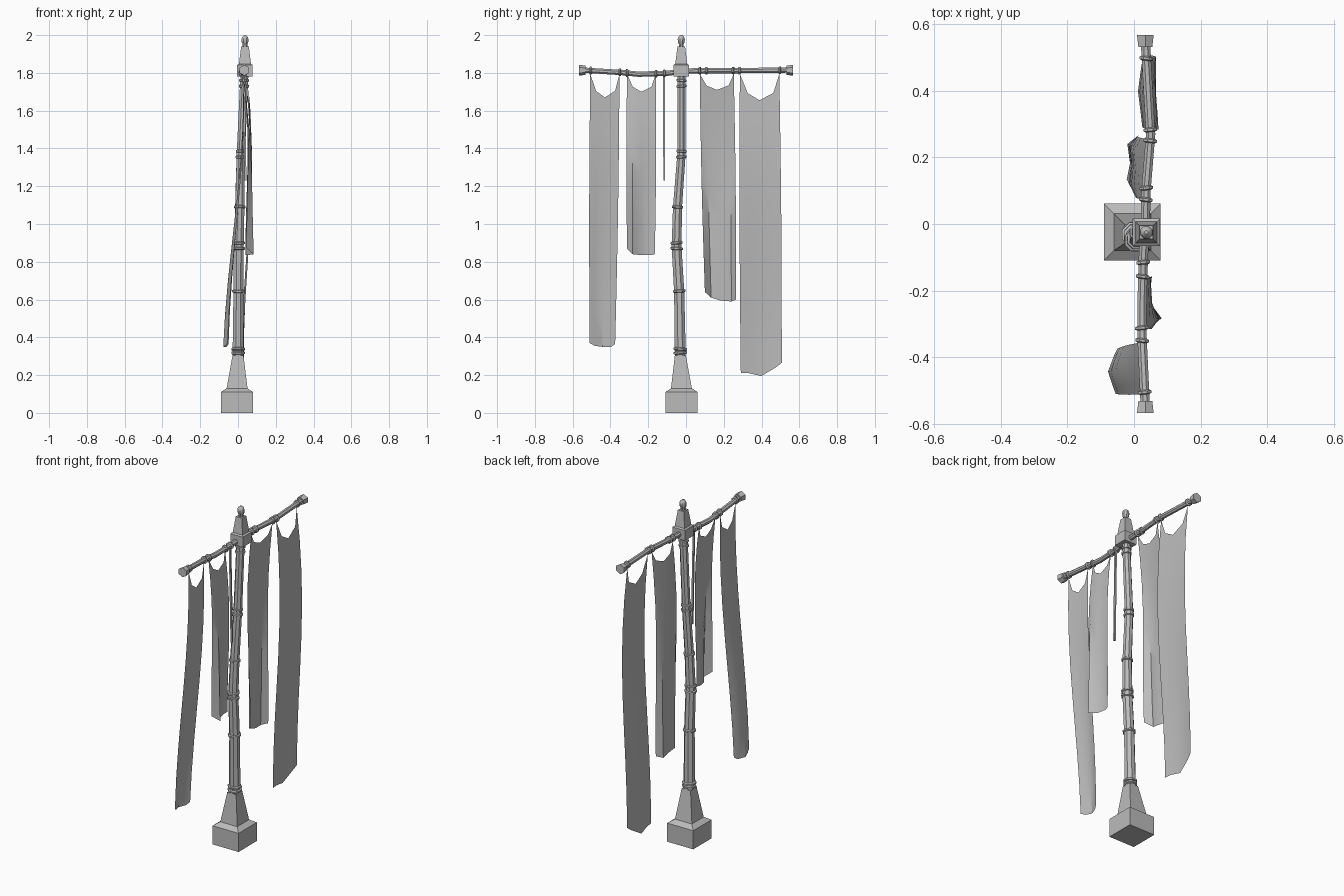
import bpy, bmesh, math
from mathutils import Vector

cube = bpy.data.objects.get("Cube")
if cube:
    bpy.data.objects.remove(cube, do_unlink=True)

grey = bpy.data.materials.new("plain grey")
grey.use_nodes = True
COLOUR = (0.5, 0.5, 0.5, 1)
grey.diffuse_color = COLOUR
grey.node_tree.nodes["Principled BSDF"].inputs["Base Color"].default_value = COLOUR


def finish(name, bm, angle=30):
    bmesh.ops.recalc_face_normals(bm, faces=bm.faces)
    mesh = bpy.data.meshes.new(name)
    bm.to_mesh(mesh)
    bm.free()
    mesh.materials.append(grey)
    obj = bpy.data.objects.new(name, mesh)
    bpy.context.collection.objects.link(obj)
    bpy.ops.object.select_all(action='DESELECT')
    obj.select_set(True)
    bpy.context.view_layer.objects.active = obj
    bpy.ops.object.shade_smooth_by_angle(angle=math.radians(angle))


def loft(name, sections, sides=8, along_y=False):
    """Skin polygon sections (x, y, z, half width) along z or y."""
    bm = bmesh.new()
    rings = []
    for x, y, z, half in sections:
        radius = half / math.cos(math.pi / sides)
        ring = []
        for i in range(sides):
            a = math.tau * (i + 0.5) / sides
            u, v = radius * math.cos(a), radius * math.sin(a)
            co = (x + u, y, z + v) if along_y else (x + u, y + v, z)
            ring.append(bm.verts.new(co))
        rings.append(ring)
    for a, b in zip(rings, rings[1:]):
        for i in range(sides):
            j = (i + 1) % sides
            bm.faces.new((a[i], a[j], b[j], b[i]))
    bm.faces.new(rings[0])
    bm.faces.new(rings[-1])
    finish(name, bm)


def sample(path, axis, value):
    """Interpolate a path at a given height or y position."""
    for a, b in zip(path, path[1:]):
        if a[axis] <= value <= b[axis]:
            f = (value - a[axis]) / (b[axis] - a[axis])
            return Vector(a).lerp(Vector(b), f)
    return Vector(path[-1])


def ring_band(name, centre, radius, thick, tilt, along_y=False):
    """Angular band around the pole or crossbar."""
    bm = bmesh.new()
    sides = 8
    outline = [(radius - thick, -thick), (radius, -thick * 0.5),
               (radius, thick * 0.5), (radius - thick, thick)]
    grid = []
    for i in range(sides):
        a = math.tau * (i + 0.5) / sides
        row = []
        for r, h in outline:
            u, v = r * math.cos(a), r * math.sin(a)
            h += u * tilt
            off = Vector((u, h, v)) if along_y else Vector((v, u, h))
            row.append(bm.verts.new(centre + off))
        grid.append(row)
    for i in range(sides):
        a, b = grid[i], grid[(i + 1) % sides]
        for k in range(4):
            m = (k + 1) % 4
            bm.faces.new((a[k], b[k], b[m], a[m]))
    finish(name, bm)


# Plinth
PX, PY = -0.005, -0.024
loft("base_block", [(PX, PY, 0, 0.085), (PX, PY, 0.11, 0.085),
                    (PX, PY, 0.13, 0.056)], 4)
loft("base_taper", [(PX, PY, 0.125, 0.056), (0, -0.03, 0.305, 0.029)], 4)

# Crooked pole
pole = [(0, -0.03, 0.29, 0.029), (0.003, -0.036, 0.64, 0.027), (0.004, -0.05, 0.88, 0.026),
        (0.010, -0.045, 1.09, 0.024), (0.015, -0.024, 1.37, 0.022), (0.034, -0.024, 1.79, 0.021)]
loft("pole", pole)
bands = [0.318, 0.338, 0.645, 0.87, 0.9, 1.09, 1.355, 1.385, 1.73, 1.76]
for i, z in enumerate(bands):
    p = sample(pole, 2, z)
    ring_band("pole_band", p.to_3d(), p[3] * 1.35, 0.009, 0.06 * (-1) ** i)

# Head block with a narrower stepped finial
HX, HY = 0.037, -0.025
loft("head_block", [(HX, HY, 1.782, 0.041), (HX, HY, 1.842, 0.041),
                    (HX, HY, 1.848, 0.032), (HX, HY, 1.94, 0.020)], 4)
loft("finial", [(HX, HY, 1.935, 0.012), (HX, HY, 1.95, 0.012), (HX, HY, 1.96, 0.017),
                (HX, HY, 1.978, 0.019), (HX, HY, 1.992, 0.014), (HX, HY, 2.0, 0.005)])

# Bent crossbar with end caps
bar = [(0.034, -0.55, 1.815, 0.014), (0.024, -0.34, 1.802, 0.014),
       (0.024, -0.25, 1.793, 0.014), (0.028, -0.10, 1.798, 0.014),
       (0.034, 0.0, 1.81, 0.014), (0.036, 0.10, 1.812, 0.014),
       (0.050, 0.27, 1.812, 0.014), (0.034, 0.55, 1.815, 0.014)]
loft("crossbar", bar, along_y=True)
for side in (-1, 1):
    loft("crossbar_cap", [(0.034, side * 0.532, 1.814, 0.021),
                          (0.034, side * 0.567, 1.814, 0.025)], 6, along_y=True)
ties = [-0.505, -0.35, -0.312, -0.158, -0.115, 0.073, 0.108, 0.25, 0.283, 0.497]
for i, y in enumerate(ties):
    ring_band("banner_tie", sample(bar, 1, y).to_3d(), 0.022, 0.007,
              0.1 * (-1) ** i, True)

# Hanging banners: scooped top edge, folds deepen towards the hem
ACROSS = (0, 0.2, 0.5, 0.85, 1)
SCOOP = (0, 0.73, 1, 0.72, 0)


def banner(name, top, hem, scoop, sway, hem_x, hem_z, rows=9):
    bm = bmesh.new()
    columns = []
    for u, s, x1, z1 in zip(ACROSS, SCOOP, hem_x, hem_z):
        y0 = top[0] + (top[1] - top[0]) * u
        y1 = hem[0] + (hem[1] - hem[0]) * u
        x0 = sample(bar, 1, y0)[0]
        z0 = 1.795 - scoop * s
        column = []
        for r in range(rows):
            t = r / (rows - 1)
            z = z0 + (z1 - z0) * t
            drop = (1.8 - z) / (1.8 - z1)
            ease = 0.5 * drop + 0.5 * drop * drop * (3 - 2 * drop)
            billow = sway * (1 - drop) * math.sin(math.pi * drop)
            bulge = 0.004 * math.sin(math.pi * t) * (2 * u - 1)
            column.append(bm.verts.new((x0 + (x1 - x0) * ease + billow,
                                        y0 + (y1 - y0) * t + bulge, z)))
        columns.append(column)
    for a, b in zip(columns, columns[1:]):
        for r in range(rows - 1):
            bm.faces.new((a[r], b[r], b[r + 1], a[r + 1]))
    finish(name, bm, 35)


banner("banner_front_outer", (-0.507, -0.352), (-0.510, -0.375), 0.125, 0.025,
       (-0.055, -0.065, -0.078, -0.06, -0.05), (0.37, 0.355, 0.35, 0.35, 0.365))
banner("banner_front_inner", (-0.312, -0.160), (-0.312, -0.165), 0.095, 0.035,
       (0.046, 0.083, 0.05, 0.04, 0.046), (0.87, 0.84, 0.835, 0.835, 0.84))
banner("banner_back_inner", (0.073, 0.253), (0.10, 0.265), 0.085, -0.04,
       (0.015, -0.022, -0.012, -0.02, 0.012), (0.64, 0.61, 0.595, 0.59, 0.60))
banner("banner_back_outer", (0.285, 0.494), (0.290, 0.507), 0.14, 0.055,
       (0.025, 0.02, 0.012, 0.022, 0.03), (0.21, 0.21, 0.195, 0.24, 0.265))

# Torn scrap left hanging beside the pole
loft("torn_strip", [(0.04, -0.115, 1.23, 0.005), (0.03, -0.117, 1.79, 0.005)], 4)
